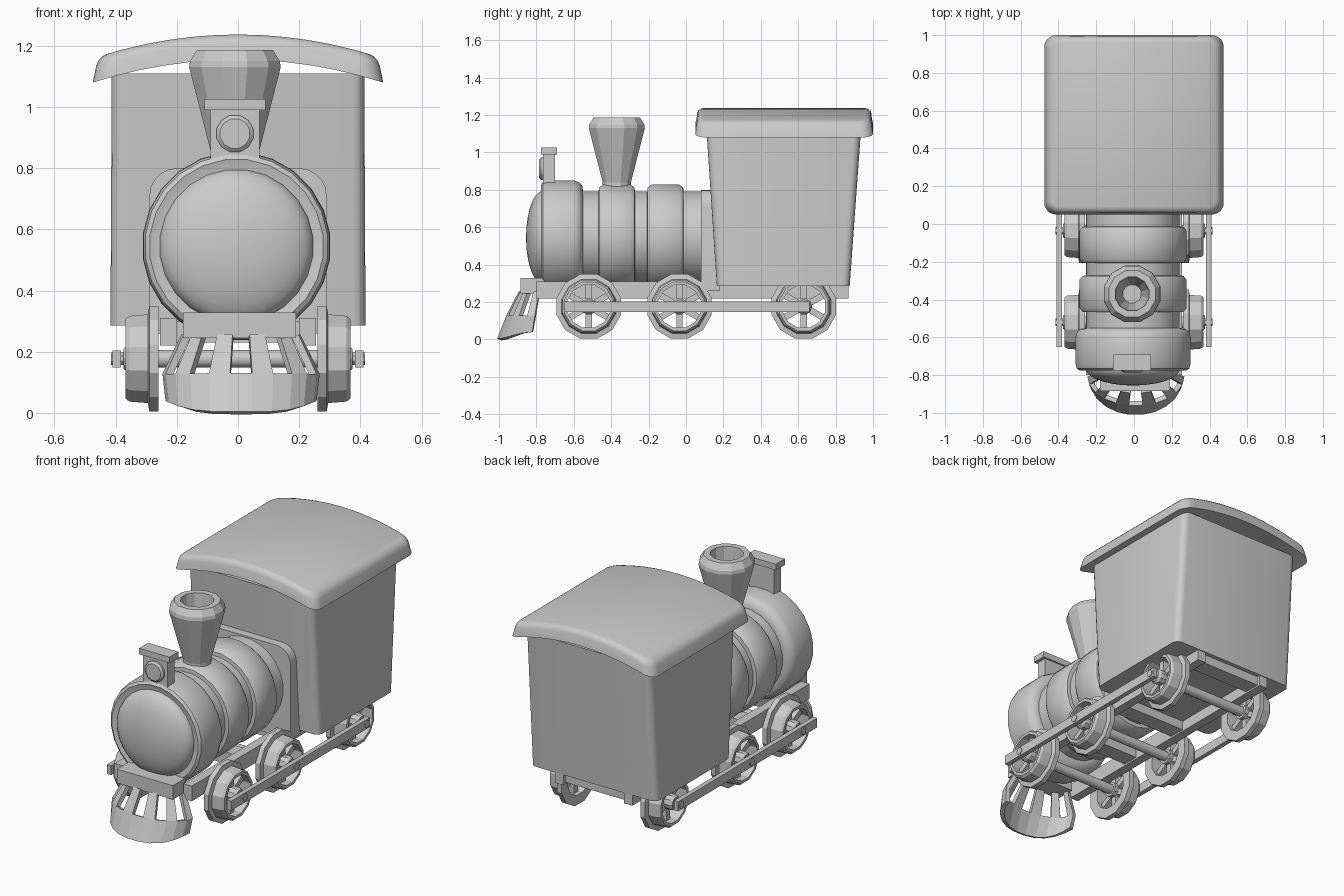
import bpy, bmesh, math
from mathutils import Matrix, Vector

if "Cube" in bpy.data.objects:
    bpy.data.objects.remove(bpy.data.objects["Cube"], do_unlink=True)

GREY = (0.6, 0.6, 0.6, 1)
mat = bpy.data.materials.new("plain_grey")
mat.use_nodes = True
mat.diffuse_color = GREY
bsdf = mat.node_tree.nodes["Principled BSDF"]
bsdf.inputs["Base Color"].default_value = GREY
bsdf.inputs["Roughness"].default_value = 0.7

ALONG_Y = Matrix.Rotation(math.radians(-90), 4, 'X')   # local z -> +y
ALONG_X = Matrix.Rotation(math.radians(90), 4, 'Y')    # local z -> +x


def finish(name, bm, smooth=None, bevel=0, segments=3):
    bmesh.ops.recalc_face_normals(bm, faces=bm.faces)
    me = bpy.data.meshes.new(name)
    bm.to_mesh(me)
    bm.free()
    me.materials.append(mat)
    ob = bpy.data.objects.new(name, me)
    bpy.context.collection.objects.link(ob)
    bpy.ops.object.select_all(action='DESELECT')
    ob.select_set(True)
    bpy.context.view_layer.objects.active = ob
    if bevel:
        mod = ob.modifiers.new("rounded", 'BEVEL')
        mod.width, mod.segments, mod.limit_method = bevel, segments, 'ANGLE'
        mod.angle_limit = math.radians(40)
        bpy.ops.object.modifier_apply(modifier=mod.name)
    if smooth:
        bpy.ops.object.shade_smooth_by_angle(angle=math.radians(smooth))
    return ob


def add_box(bm, x, y, z):
    size = (x[1] - x[0], y[1] - y[0], z[1] - z[0])
    centre = Vector((sum(x), sum(y), sum(z))) / 2
    return bmesh.ops.create_cube(
        bm, size=1, matrix=Matrix.Translation(centre) @ Matrix.Diagonal((*size, 1)))["verts"]


def box(name, x, y, z, bevel=0):
    bm = bmesh.new()
    add_box(bm, x, y, z)
    return finish(name, bm, 30 if bevel else None, bevel)


def add_lathe(bm, profile, sides, matrix, closed=False):
    # profile: (radius, height) pairs; a closed profile makes a ring
    rings = []
    for r, h in profile:
        rings.append([bm.verts.new(matrix @ Vector((
            r * math.cos(math.tau * (i + .5) / sides),
            r * math.sin(math.tau * (i + .5) / sides), h))) for i in range(sides)])
    pairs = list(zip(rings, rings[1:])) + ([(rings[-1], rings[0])] if closed else [])
    for a, b in pairs:
        for i in range(sides):
            j = (i + 1) % sides
            bm.faces.new((a[i], a[j], b[j], b[i]))
    if not closed:
        bm.faces.new(rings[0])
        bm.faces.new(rings[-1])


def lathe(name, profile, sides, matrix, smooth=None, closed=False):
    bm = bmesh.new()
    add_lathe(bm, profile, sides, matrix, closed)
    return finish(name, bm, smooth)


# Boiler, smokebox and bands
AXIS = Matrix.Translation((-.005, 0, .545)) @ ALONG_Y
lathe("boiler", [(.248, -.7), (.248, .15)], 24, AXIS, 40)
lathe("smokebox", [(.25, -.765), (.285, -.775), (.3, -.765), (.307, -.74), (.309, -.6),
                   (.3, -.575), (.28, -.555), (.25, -.55)], 24, AXIS, 40)
dome = [(.252 * math.sin(a), -.765 - .09 * math.cos(a))
        for a in [math.radians(d) for d in range(4, 91, 12)]] + [(.252, -.74)]
lathe("boiler_nose", dome, 24, AXIS, 45)
for name, y in (("front_band", -.37), ("rear_band", -.11)):
    lathe(name, [(.24, y - .098), (.27, y - .095), (.285, y - .075), (.285, y + .075),
                 (.27, y + .095), (.24, y + .098)], 24, AXIS, 40)

# Rounded plate where the boiler meets the cab
plate = bmesh.new()
arc = [(math.cos(math.radians(a)), math.sin(math.radians(a))) for a in range(0, 91, 18)]
half = [(.29, .26)] + [(.2 + .09 * c, .71 + .09 * s) for c, s in arc]
outline = half + [(-x, z) for x, z in reversed(half)]
face = plate.faces.new([plate.verts.new((x, .08, z)) for x, z in outline])
out = bmesh.ops.extrude_face_region(plate, geom=[face])["geom"]
bmesh.ops.translate(plate, vec=(0, .1, 0),
                    verts=[g for g in out if isinstance(g, bmesh.types.BMVert)])
finish("firebox_plate", plate, 30)

# Chimney with an open mouth
lathe("chimney", [(.077, .78), (.078, .84), (.155, 1.13), (.152, 1.15), (.128, 1.187), (.092, 1.187),
                  (.085, 1.1), (.05, .95)], 12, Matrix.Translation((-.01, -.37, 0)))

# Headlamp
box("lamp_post", (-.09, .07), (-.765, -.7), (.8, .99))
box("lamp_cap", (-.11, .09), (-.775, -.69), (.99, 1.026))
lathe("lamp", [(.05, -.785), (.062, -.775), (.062, -.75)], 12,
      Matrix.Translation((-.01, 0, .913)) @ ALONG_Y, 35)

# Cab, slightly wider front to back at the top
cab = bmesh.new()
for v in add_box(cab, (-.417, .417), (.165, .875), (.285, 1.11)):
    if v.co.z > .7:
        v.co.y += .06 if v.co.y > .5 else -.055
        v.co.x *= .99
vertical = [e for e in cab.edges if abs(e.verts[0].co.z - e.verts[1].co.z) > .5]
bmesh.ops.bevel(cab, geom=vertical, offset=.04, segments=4, profile=.5, affect='EDGES')
finish("cab", cab, 35)

# Arched roof with a solid drooping edge
roof = bmesh.new()
steps = 12
xs = [-1 + 2 * i / steps for i in range(steps + 1)]
top = [(.457 * t, 1.237 - .072 * t * t) for t in xs]
under = [(.475 * t, 1.155 - .075 * t * t) for t in reversed(xs)]
ends = [[roof.verts.new((x, y, z)) for x, z in top + under] for y in (.05, 1.0)]
n = len(ends[0])
for i in range(n):
    j = (i + 1) % n
    roof.faces.new((ends[0][i], ends[0][j], ends[1][j], ends[1][i]))
for e in ends:
    roof.faces.new(e)
# pull the upper ends in, then round the four plan corners and the top rim
for e, s in zip(ends, (1, -1)):
    for v in e[:steps + 1]:
        v.co.y += .012 * s
corners = [e for e in roof.edges
           if abs(e.verts[0].co.x - e.verts[1].co.x) < .03
           and abs(e.verts[0].co.y - e.verts[1].co.y) < .03 and abs(e.verts[0].co.x) > .45]
bmesh.ops.bevel(roof, geom=corners, offset=.06, segments=5, profile=.5, affect='EDGES')
bmesh.ops.recalc_face_normals(roof, faces=roof.faces)
rim = [e for e in roof.edges if len(e.link_faces) == 2
       and min(f.normal.z for f in e.link_faces) < .5 < max(f.normal.z for f in e.link_faces)]
bmesh.ops.bevel(roof, geom=rim, offset=.03, segments=3, profile=.5, affect='EDGES')
finish("roof", roof, 40)

# Chassis beams and cross members
for side, s in (("left", 1), ("right", -1)):
    box(side + "_frame_beam", sorted((s * .2, s * .255)), (-.8, .87), (.22, .31))
for name, y in (("front", -.27), ("middle", .14), ("rear", .8)):
    box(name + "_cross_member", (-.22, .22), (y - .05, y + .05), (.23, .3))

# Wheels: flanged ring, hub and spokes, on shared axles
WHEEL_Z = .177
for name, y in (("front", -.52), ("middle", -.035), ("rear", .63)):
    for side, s in (("left", 1), ("right", -1)):
        place = Matrix.Translation((0, y, WHEEL_Z)) @ Matrix.Diagonal((s, 1, 1, 1)) @ ALONG_X
        bm = bmesh.new()
        add_lathe(bm, [(.178, .26), (.178, .29), (.15, .295), (.145, .355), (.135, .367),
                       (.118, .367), (.118, .26)], 12, place, True)
        add_lathe(bm, [(.045, .26), (.045, .36), (.035, .375)], 10, place)
        for k in range(6):
            spoke = add_box(bm, (.03, .125), (-.017, .017), (.285, .325))
            turn = place @ Matrix.Rotation(math.tau * k / 6, 4, 'Z')
            bmesh.ops.transform(bm, matrix=turn, verts=spoke)
        finish(f"{name}_{side}_wheel", bm)
    lathe(name + "_axle", [(.03, -.3), (.03, .3)], 10,
          Matrix.Translation((0, y, WHEEL_Z)) @ ALONG_X, 40)

# Connecting rods with crank pins
for side, s in (("left", 1), ("right", -1)):
    bm = bmesh.new()
    add_box(bm, sorted((s * .382, s * .41)), (-.65, .66), (.148, .204))
    for y in (-.52, -.035, .63):
        add_lathe(bm, [(.022, .35), (.022, .415)], 8,
                  Matrix.Translation((0, y, WHEEL_Z)) @ Matrix.Diagonal((s, 1, 1, 1)) @ ALONG_X)
    finish(side + "_connecting_rod", bm)

# Pilot: beam on top, fan of slats, solid skirt below
box("pilot_beam", (-.18, .19), (-.885, -.76), (.245, .328))
pilot = bmesh.new()
COLS = 11


def fan(radius_x, radius_y, y0, z, lift=0):
    row = []
    for i in range(COLS + 1):
        a = math.pi * (i / COLS)
        row.append(pilot.verts.new((.01 - radius_x * math.cos(a), y0 - radius_y * math.sin(a),
                                    z + lift * abs(math.cos(a)) ** 4)))
    return row


rows = [fan(.235, .18, -.82, 0, .04), fan(.245, .145, -.805, .125), fan(.185, .1, -.785, .25)]
for i in range(COLS):
    pilot.faces.new((rows[0][i], rows[0][i + 1], rows[1][i + 1], rows[1][i]))
    if i % 2 == 0:
        pilot.faces.new((rows[1][i], rows[1][i + 1], rows[2][i + 1], rows[2][i]))
slats = finish("pilot_slats", pilot)
shell = slats.modifiers.new("thickness", 'SOLIDIFY')
shell.thickness, shell.offset = .025, 0
bpy.ops.object.modifier_apply(modifier=shell.name)
